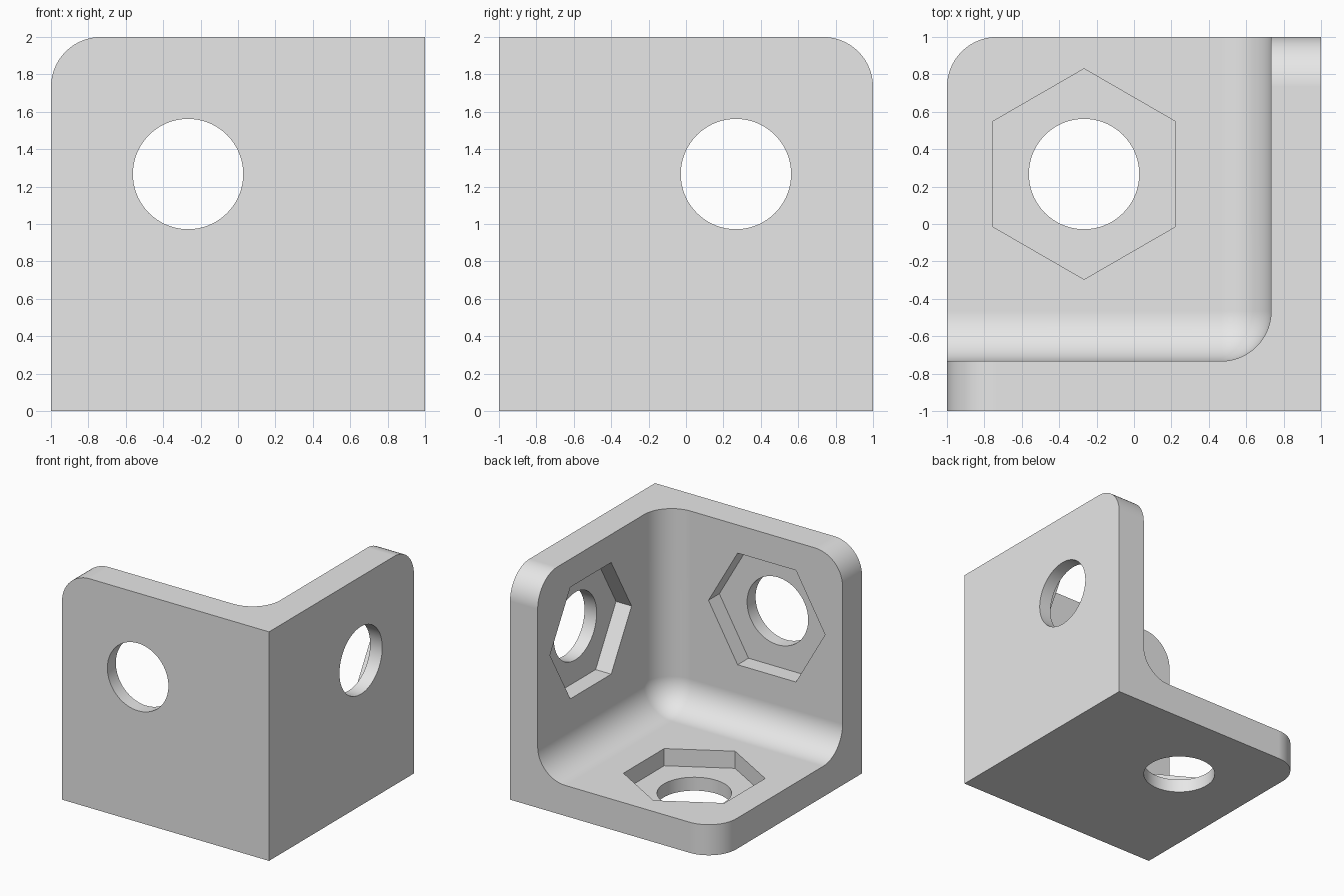
import bpy, bmesh, math
from mathutils import Vector

cube = bpy.data.objects.get("Cube")
if cube:
    bpy.data.objects.remove(cube, do_unlink=True)

WALL = 0.267      # plate thickness, also fillet and corner radius
FLOOR = 0.117     # material left under each nut pocket
HOLE_R = 0.295
NUT_R = 0.563
X, Y, Z = Vector((1, 0, 0)), Vector((0, 1, 0)), Vector((0, 0, 1))

grey = bpy.data.materials.new("light grey")
grey.use_nodes = True
grey.diffuse_color = (0.8, 0.8, 0.8, 1)
grey.node_tree.nodes["Principled BSDF"].inputs["Base Color"].default_value = (0.8, 0.8, 0.8, 1)


def finish(bm, name):
    bmesh.ops.recalc_face_normals(bm, faces=bm.faces[:])
    mesh = bpy.data.meshes.new(name)
    bm.to_mesh(mesh)
    bm.free()
    mesh.materials.append(grey)
    obj = bpy.data.objects.new(name, mesh)
    bpy.context.collection.objects.link(obj)
    return obj


def rounded_box(name, low, high, is_round):
    """Box whose edges picked by is_round(edge midpoint) are rounded."""
    low, high = Vector(low), Vector(high)
    bm = bmesh.new()
    bmesh.ops.create_cube(bm, size=1)
    edges = [e for e in bm.edges
             if is_round(tuple(round((e.verts[0].co[i] + e.verts[1].co[i])) for i in range(3)))]
    for v in bm.verts:
        v.co = Vector([low[i] + (v.co[i] + 0.5) * (high[i] - low[i]) for i in range(3)])
    bmesh.ops.bevel(bm, geom=edges, offset=WALL, offset_type='OFFSET',
                    segments=14, profile=0.5, affect='EDGES')
    return finish(bm, name)


def prism(name, centre, point, normal, radius, sides, start, end):
    """Prism along normal, with its first corner in the point direction."""
    side = normal.cross(point)
    bm = bmesh.new()
    ring = []
    for i in range(sides):
        a = math.tau * i / sides
        ring.append(bm.verts.new(centre + normal * start
                                 + radius * (math.cos(a) * point + math.sin(a) * side)))
    face = bm.faces.new(ring)
    out = bmesh.ops.extrude_face_region(bm, geom=[face])
    moved = [g for g in out["geom"] if isinstance(g, bmesh.types.BMVert)]
    bmesh.ops.translate(bm, verts=moved, vec=normal * (end - start))
    return finish(bm, name)


# Block with the free corner of each plate rounded
bracket = rounded_box("corner_bracket", (-1, -1, 0), (1, 1, 2),
                      lambda m: m in {(-1, 0, 1), (0, 1, 1), (-1, 1, 0)})

# Hollow with filleted inner corner
cutters = [rounded_box("hollow_cutter", (-2, WALL - 1, WALL), (1 - WALL, 2, 3),
                       lambda m: m in {(1, -1, 0), (1, 0, -1), (0, -1, -1)})]

# Bolt hole and hexagonal nut pocket: outer face centre, hexagon point, inward direction
plates = {
    "base": (Vector((-WALL, WALL, 0)), Y, Z),
    "front": (Vector((-WALL, -1, 1 + WALL)), X, Y),
    "side": (Vector((1, WALL, 1 + WALL)), Y, -X),
}
for name, (centre, point, inward) in plates.items():
    cutters.append(prism(name + "_hole_cutter", centre, point, inward, HOLE_R, 72, -0.2, 0.5))
    cutters.append(prism(name + "_pocket_cutter", centre, point, inward, NUT_R, 6, FLOOR, 0.5))

bpy.ops.object.select_all(action='DESELECT')
bpy.context.view_layer.objects.active = bracket
bracket.select_set(True)
for cutter in cutters:
    cutter.hide_render = True
    mod = bracket.modifiers.new(cutter.name, 'BOOLEAN')
    mod.operation = 'DIFFERENCE'
    mod.solver = 'EXACT'
    mod.object = cutter
    bpy.ops.object.modifier_apply(modifier=mod.name)
    bpy.data.objects.remove(cutter, do_unlink=True)

# Smooth fillets, crisp edges, flat plates
bpy.ops.object.shade_smooth_by_angle(angle=math.radians(30))
weighted = bracket.modifiers.new("flat_plates", 'WEIGHTED_NORMAL')
weighted.keep_sharp = True
